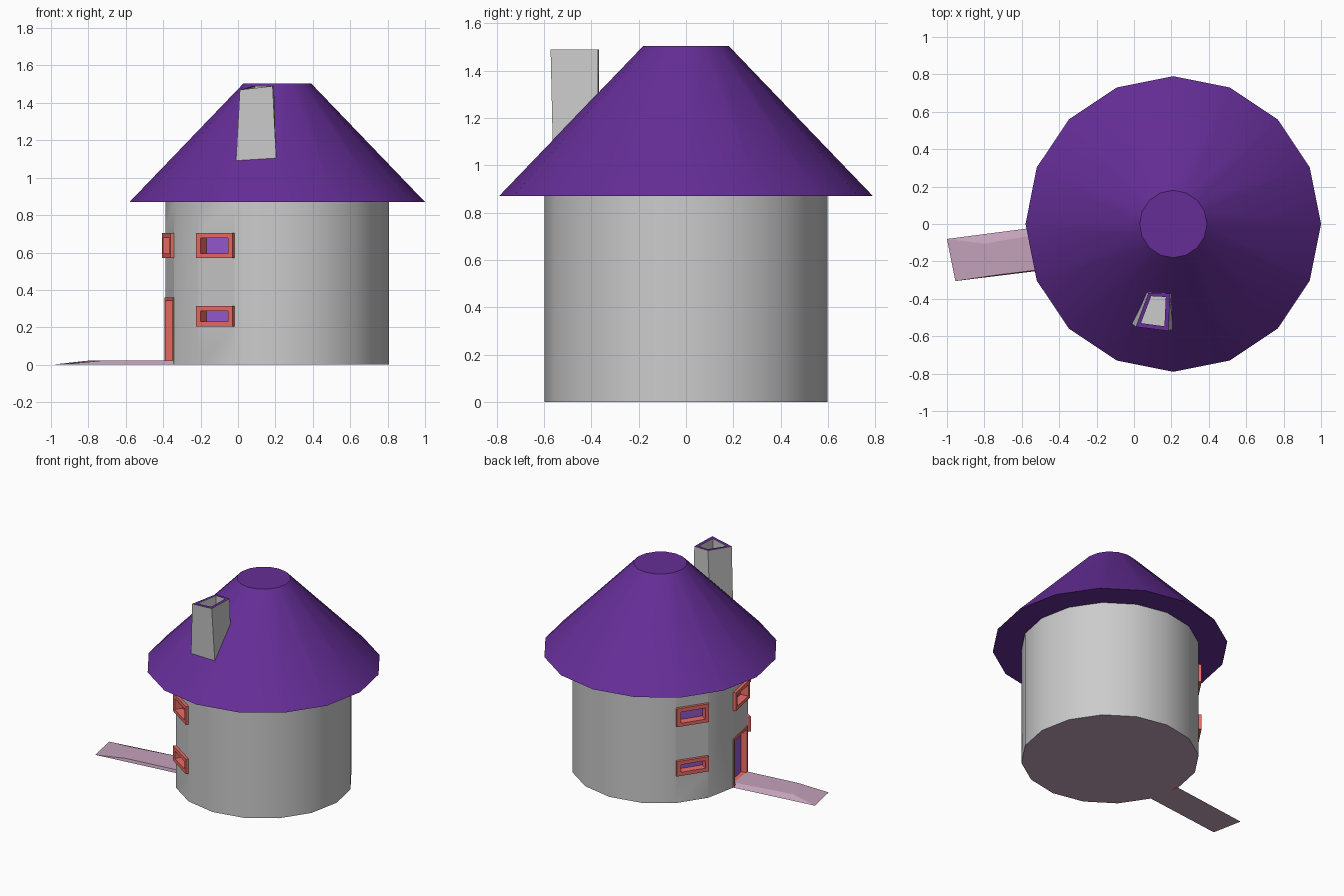
import bpy, bmesh
from math import cos, sin, pi, radians
from mathutils import Vector

if "Cube" in bpy.data.objects:
    bpy.data.objects.remove(bpy.data.objects["Cube"])

CX, R, N = 0.21, 0.597, 16
WALL_TOP = 0.87


def material(name, rgb):
    m = bpy.data.materials.new(name)
    m.diffuse_color = (*rgb, 1)
    m.use_nodes = True
    m.node_tree.nodes["Principled BSDF"].inputs["Base Color"].default_value = m.diffuse_color
    return m


PURPLE = material("roof_purple", (0.13, 0.027, 0.31))
GLASS = material("pane_purple", (0.30, 0.11, 0.65))
RED = material("frame_red", (0.85, 0.15, 0.13))
STONE = material("path_mauve", (0.55, 0.36, 0.49))


def finish(name, bm, mats=(), smooth=False, recalc=True):
    if recalc:
        bmesh.ops.recalc_face_normals(bm, faces=bm.faces)
    me = bpy.data.meshes.new(name)
    bm.to_mesh(me)
    bm.free()
    ob = bpy.data.objects.new(name, me)
    bpy.context.collection.objects.link(ob)
    for m in mats:
        me.materials.append(m)
    if smooth:
        bpy.ops.object.select_all(action='DESELECT')
        ob.select_set(True)
        bpy.context.view_layer.objects.active = ob
        bpy.ops.object.shade_smooth_by_angle(angle=radians(30))
    return ob


def loft(loops, closed=False):
    """Skin matching loops; cap the ends, or join last to first if closed."""
    bm = bmesh.new()
    rings = [[bm.verts.new(p) for p in loop] for loop in loops]
    pairs = list(zip(rings, rings[1:])) + ([(rings[-1], rings[0])] if closed else [])
    for a, b in pairs:
        for i in range(len(a)):
            j = (i + 1) % len(a)
            bm.faces.new((a[i], a[j], b[j], b[i]))
    if not closed:
        bm.faces.new(rings[0])
        bm.faces.new(rings[-1])
    return bm


def ring(r, z):
    return [Vector((CX + r * cos(2 * pi * i / N), r * sin(2 * pi * i / N), z)) for i in range(N)]


# Openings per wall side: (bottom, top, bar, sill, projection)
UPPER = (0.57, 0.705, 0.028, 0.025, 0.02)
LOWER = (0.205, 0.315, 0.028, 0.027, 0.02)
DOOR = (0.0, 0.36, 0.018, 0.02, 0.006)
OPENINGS = {6: (LOWER, UPPER), 8: (DOOR, UPPER), 10: (LOWER, UPPER)}

# Round wall: one panel per side, split around the openings
bm = bmesh.new()
for i in range(N):
    z = 0.0
    for z0, z1 in [o[:2] for o in OPENINGS.get(i, ())] + [(WALL_TOP, WALL_TOP)]:
        if z0 > z:
            lo, hi = ring(R, z), ring(R, z0)
            j = (i + 1) % N
            bm.faces.new([bm.verts.new(p) for p in (lo[i], lo[j], hi[j], hi[i])])
        z = z1
bmesh.ops.remove_doubles(bm, verts=bm.verts, dist=0.0005)
finish("wall", bm, smooth=True, recalc=False)

# Floor disc
bm = bmesh.new()
bm.faces.new([bm.verts.new(p) for p in reversed(ring(R, 0))])
finish("floor", bm, [STONE], recalc=False)

# Truncated cone roof
finish("roof", loft([ring(0.79, WALL_TOP), ring(0.18, 1.505)]), [PURPLE], smooth=True)


# Window and door frames with recessed panes
def opening(name, side, z0, z1, bar, sill, out):
    a = 2 * pi * (side + 0.5) / N
    n, t = Vector((cos(a), sin(a), 0)), Vector((-sin(a), cos(a), 0))
    mid, half, back = Vector((CX, 0, 0)) + n * R * cos(pi / N), R * sin(pi / N), -0.04

    def rect(inset, low, depth):
        w, b, top = half - inset, z0 + low, z1 - inset
        return [mid + n * depth + t * s + Vector((0, 0, z))
                for s, z in ((-w, b), (w, b), (w, top), (-w, top))]

    finish(name + "_frame", loft([rect(0, 0, back), rect(0, 0, out),
                                  rect(bar, sill, out), rect(bar, sill, back)], True), [RED])
    finish(name + "_pane", loft([rect(bar / 2, sill / 2, back - 0.01),
                                 rect(bar / 2, sill / 2, back + 0.003)]), [GLASS])


for side, items in OPENINGS.items():
    for o in items:
        kind = {DOOR: "door", UPPER: "upper_window", LOWER: "lower_window"}[o]
        opening(f"{kind}_{side}", side, *o)

# Path leading to the door, tapering to the ground at its far end
finish("path", loft([
    [(-0.385, 0, 0), (-0.345, -0.23, 0), (-0.955, -0.305, 0), (-1.0, -0.08, 0)],
    [(-0.37, -0.03, 0.022), (-0.345, -0.225, 0.022), (-0.73, -0.272, 0.022), (-0.80, -0.105, 0.022)],
]), [STONE])

# Crooked hollow chimney with a coloured rim
outer = [(0.01, -0.55, 1.47), (0.185, -0.572, 1.49), (0.192, -0.372, 1.49), (0.078, -0.368, 1.49)]
base = [(-0.013, -0.532, 1.05), (0.207, -0.562, 1.05), (0.205, -0.37, 1.05), (0.058, -0.365, 1.05)]
inner = [(0.037, -0.53, 1.472), (0.163, -0.547, 1.488), (0.170, -0.39, 1.49), (0.092, -0.386, 1.49)]
well = [(x, y, 1.35) for x, y, z in inner]
bm = loft([base, outer, inner, well])
chimney = finish("chimney", bm, [None, PURPLE])
for p in chimney.data.polygons:
    if p.center.z > 1.45:
        p.material_index = 1
